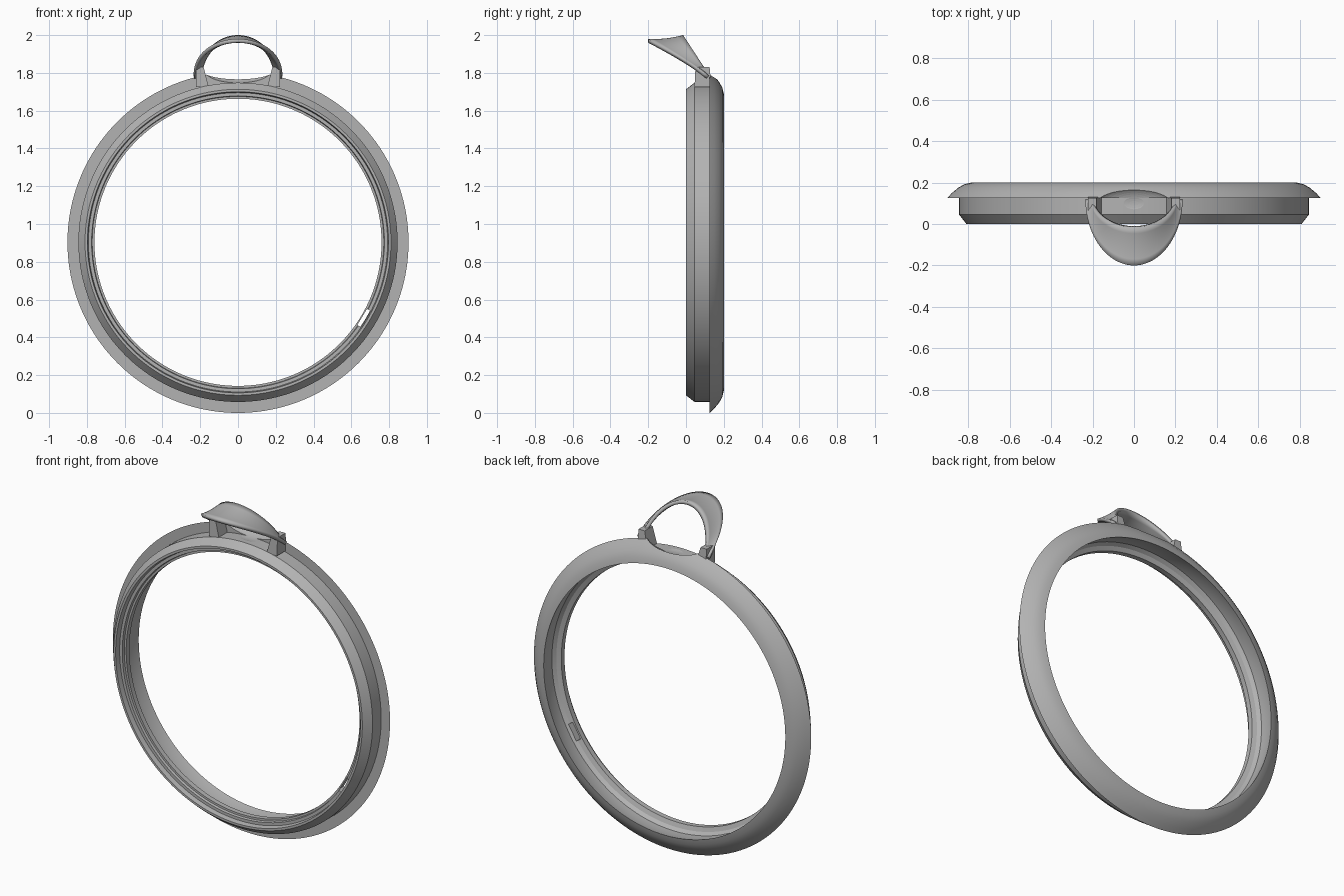
import bpy, bmesh
from math import sin, cos, pi, radians
from mathutils import Matrix, Vector

old = bpy.data.objects.get("Cube")
if old:
    bpy.data.objects.remove(old, do_unlink=True)

CENTRE_Z = 0.903

grey = bpy.data.materials.new("neutral grey")
grey.use_nodes = True
grey.diffuse_color = (0.45, 0.45, 0.45, 1)
grey.node_tree.nodes["Principled BSDF"].inputs["Base Color"].default_value = (0.45, 0.45, 0.45, 1)


def add_object(name, bm):
    bmesh.ops.recalc_face_normals(bm, faces=bm.faces)
    mesh = bpy.data.meshes.new(name)
    bm.to_mesh(mesh)
    bm.free()
    mesh.materials.append(grey)
    obj = bpy.data.objects.new(name, mesh)
    bpy.context.collection.objects.link(obj)
    return obj


def smooth(obj, angle=30):
    bpy.ops.object.select_all(action="DESELECT")
    obj.select_set(True)
    bpy.context.view_layer.objects.active = obj
    bpy.ops.object.shade_smooth_by_angle(angle=radians(angle))


def skin(bm, rows, closed):
    """Join neighbouring rows of vertices with quads."""
    for a, b in zip(rows, rows[1:] + (rows[:1] if closed else [])):
        n = len(a)
        for i in range(n if closed else n - 1):
            j = (i + 1) % n
            bm.faces.new((a[i], a[j], b[j], b[i]))


def cut(target, cutter):
    cutter.hide_render = True
    cutter.hide_viewport = True
    mod = target.modifiers.new(cutter.name, "BOOLEAN")
    mod.object = cutter
    mod.solver = "EXACT"


# Bezel ring: (radius, depth) section revolved around the y axis
section = [(0.81, 0), (0.845, 0.045), (0.845, 0.125), (0.903, 0.125),
           (0.88, 0.15), (0.85, 0.175), (0.82, 0.192), (0.787, 0.2),
           (0.80, 0.15), (0.80, 0.105), (0.785, 0.085), (0.76, 0.075),
           (0.76, 0.045), (0.772, 0.045), (0.775, 0.03), (0.792, 0.03),
           (0.797, 0)]
bm = bmesh.new()
SIDES = 160
rows = []
for i in range(SIDES):
    a = 2 * pi * i / SIDES
    rows.append([bm.verts.new((r * cos(a), y, CENTRE_Z + r * sin(a))) for r, y in section])
skin(bm, rows, closed=True)
ring = add_object("bezel_ring", bm)

# Scoop in the top of the flange, below the loop
bm = bmesh.new()
bmesh.ops.create_uvsphere(bm, u_segments=48, v_segments=24, radius=1,
                          matrix=Matrix.Translation((0, 0.1, 1.808)) @ Matrix.Diagonal((0.18, 0.085, 0.064, 1)))
cut(ring, add_object("scoop_cutter", bm))

# Small slot through the inner lip
slot_frame = Matrix.Translation((0, 0, CENTRE_Z)) @ Matrix.Rotation(radians(31), 4, "Y")
bm = bmesh.new()
bmesh.ops.create_cube(bm, size=1, matrix=slot_frame @ Matrix.Translation((0.778, 0.07, 0))
                      @ Matrix.Diagonal((0.022, 0.12, 0.1, 1)))
cut(ring, add_object("slot_cutter", bm))
smooth(ring)

# Hood: ruled shell between a flared front rim and an upright back rim
bm = bmesh.new()
STEPS, ACROSS = 48, 6
rows = []
for i in range(STEPS + 1):
    t = pi * i / STEPS
    s = sin(t)
    front = Vector((0.235 * cos(t), 0.12 - 0.32 * s, 1.785 + 0.195 * s ** 0.9))
    back = Vector((0.205 * cos(t), 0.125 - 0.14 * s, 1.785 + 0.215 * s))
    row = []
    for k in range(ACROSS + 1):
        u = k / ACROSS
        p = front.lerp(back, u)
        p.z -= 0.03 * s * u * (1 - u)
        row.append(bm.verts.new(p))
    rows.append(row)
skin(bm, rows, closed=False)
hood = add_object("loop_hood", bm)
# Thicken towards the inside whichever way the shell normals ended up
middle = min(hood.data.polygons, key=lambda f: abs(f.center.x))
shell = hood.modifiers.new("thickness", "SOLIDIFY")
shell.thickness = 0.02
shell.offset = -1 if middle.normal.z > 0 else 1
smooth(hood, 40)

# Tapered posts joining the hood to the ring
for side, label in ((1, "left"), (-1, "right")):
    bm = bmesh.new()
    rows = []
    for x0, x1, y0, y1, z in ((0.155, 0.222, 0.045, 0.135, 1.725),
                              (0.182, 0.222, 0.05, 0.125, 1.83)):
        rows.append([bm.verts.new((side * x, y, z))
                     for x, y in ((x0, y0), (x1, y0), (x1, y1), (x0, y1))])
    for i in range(4):
        j = (i + 1) % 4
        bm.faces.new((rows[0][i], rows[0][j], rows[1][j], rows[1][i]))
    bm.faces.new(rows[0])
    bm.faces.new(rows[1])
    add_object(label + "_loop_post", bm)
